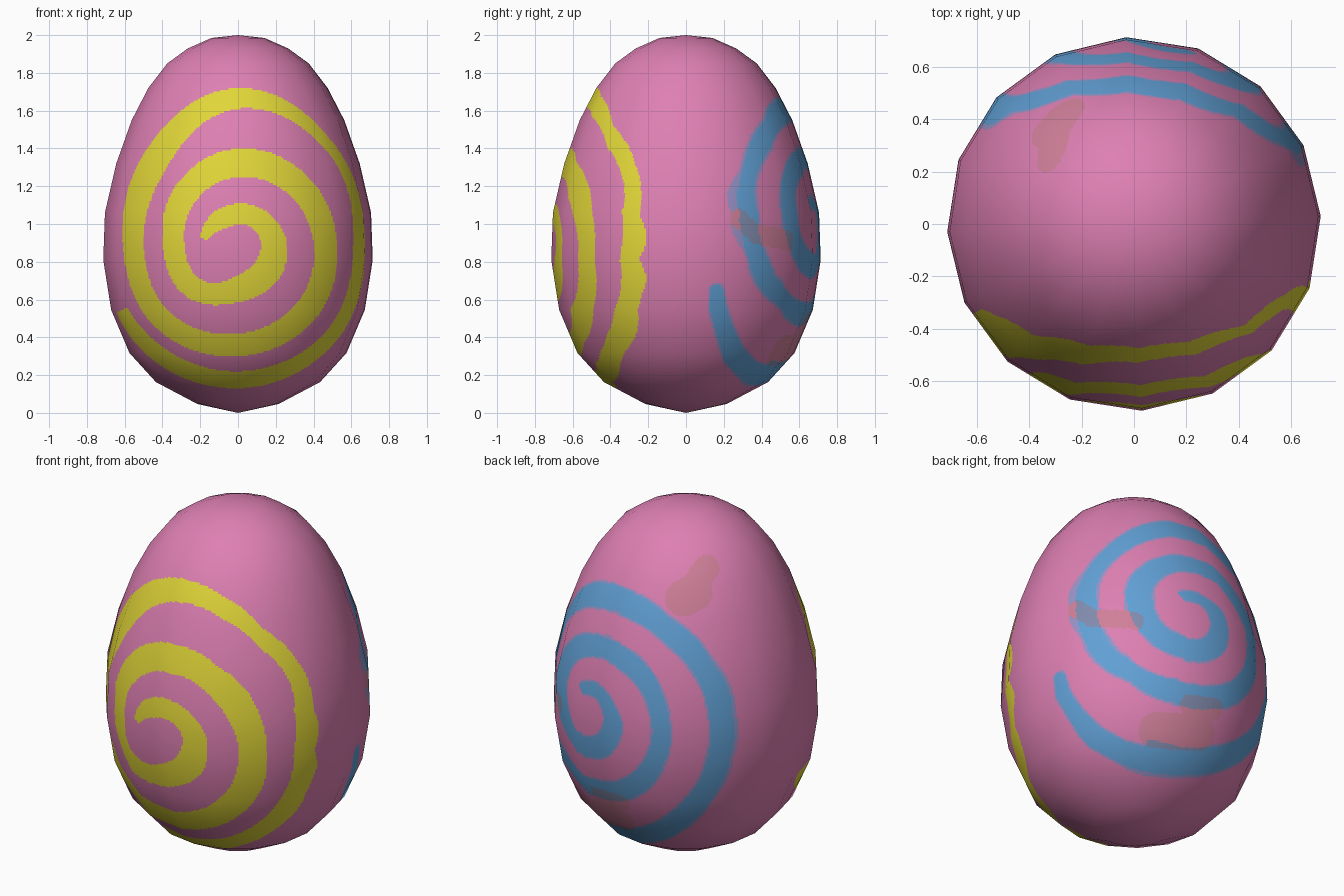
import bpy
import math
from mathutils import Vector

if "Cube" in bpy.data.objects:
    bpy.data.objects.remove(bpy.data.objects["Cube"])

SIDES, TURN = 16, math.radians(2.4)   # faceted outline, slightly rotated
COLS = 26                             # fine cells across one facet
STEP = 0.0105                         # fine cell height

# Egg outline (radius, height)
PROFILE = [(0, 0), (.215, .047), (.435, .163), (.575, .317), (.672, .545),
           (.714, .81), (.705, 1.06), (.645, 1.32), (.563, 1.55),
           (.475, 1.72), (.375, 1.85), (.265, 1.93), (.14, 1.985), (0, 2)]

# Painted spirals: inner and outer radius every 45 degrees, clockwise from the left
FRONT = [(.165, .205), (.105, .205), (.095, .21), (.11, .225), (.12, .26), (.135, .29),
         (.17, .315), (.275, .395), (.285, .40), (.315, .45), (.35, .50), (.37, .51),
         (.40, .525), (.445, .575), (.48, .60), (.515, .625), (.50, .61), (.545, .69),
         (.71, .82), (.675, .728), (.61, .672), (.66, .735), (.68, .77), (.68, .76),
         (.68, .70)]
BACK = [(.08, .10), (.085, .14), (.085, .15), (.09, .17), (.10, .215), (.125, .25),
        (.16, .285), (.19, .31), (.21, .33), (.25, .36), (.29, .40), (.34, .45),
        (.39, .48), (.41, .52), (.42, .54), (.45, .53), (.43, .495), (.47, .53),
        (.54, .66), (.60, .70), (.655, .73), (.69, .79), (.73, .85), (.70, .80),
        (.65, .70)]

# Tail of the back spiral, wrapping round the right side: (y, z, half width)
TAIL = [(.163, .645, .034), (.17, .55, .043), (.21, .42, .048), (.26, .30, .06),
        (.34, .215, .06), (.45, .185, .05)]

# Faint smudges: capsules on the surface (end, end, radius)
SMUDGES = [(Vector(a), Vector(b), r) for a, b, r in [
    ((-.32, .26, 1.80), (-.31, .33, 1.75), .07),
    ((-.31, .37, 1.69), (-.28, .42, 1.67), .10),
    ((.26, .505, .32), (.03, .58, .36), .10),
    ((.13, .62, .47), (-.02, .63, .50), .06),
    ((.69, .08, 1.29), (.68, .15, 1.20), .022),
    ((.65, .28, 1.03), (.60, .37, .95), .05),
    ((.60, .37, .95), (.45, .54, .91), .055)]]


def smooth(a, b, c, d, f):
    """Smooth curve from b to c."""
    return b + f * (c - a + f * (2 * a - 5 * b + 4 * c - d
                                 + f * (3 * (b - c) + d - a))) / 2


def spiral_gap(table, u, z, u0, z0, start, end):
    """Distance outside the painted band, negative inside."""
    du, dz = u - u0, z - z0
    r = math.hypot(du, dz)
    t = math.degrees(math.atan2(dz, -du)) % 360
    gap = 1
    while t <= end:
        if t >= start:
            i, f = int(t // 45), (t % 45) / 45
            q = [table[max(0, min(len(table) - 1, i + k))] for k in (-1, 0, 1, 2)]
            lo, hi = (smooth(*[e[s] for e in q], f) for s in (0, 1))
            gap = min(gap, max(lo - r, r - hi))
        t += 360
    return gap


def along(p, a, b):
    """Nearest fraction along a segment, and the distance to it."""
    d = b - a
    f = max(0, min(1, (p - a).dot(d) / d.length_squared))
    return f, (p - a - d * f).length


def tail_gap(p):
    gap, q = 1, Vector((p.y, p.z))
    for a, b in zip(TAIL, TAIL[1:]):
        f, dist = along(q, Vector(a[:2]), Vector(b[:2]))
        gap = min(gap, dist - a[2] - f * (b[2] - a[2]))
    return gap


def colour_index(p):
    if p.y < 0:
        return 1 if spiral_gap(FRONT, p.x, p.z, 0, .9, 6, 1050) < 0 else 0
    gap = spiral_gap(BACK, -p.x, p.z, -.15, 1.0, 52, 1000)
    if p.x > .2 and p.z < .75:
        gap = min(gap, tail_gap(p))
    if any(along(p, a, b)[1] < r for a, b, r in SMUDGES):
        return 4 if gap < 0 else 3
    return 2 if gap < 0 else 5 if gap < .011 else 0


# Smooth outline normals at the profile points
seg = [(Vector(b) - Vector(a)).normalized() for a, b in zip(PROFILE, PROFILE[1:])]
seg_n = [Vector((d.y, -d.x)) for d in seg]
prof_n = ([Vector((0, -1))]
          + [(a + b).normalized() for a, b in zip(seg_n, seg_n[1:])]
          + [Vector((0, 1))])

# Fine rows along the outline
rows = []
for i in range(len(PROFILE) - 1):
    a, b = Vector(PROFILE[i]), Vector(PROFILE[i + 1])
    n = max(4, round((b - a).length / STEP))
    for k in range(n):
        f = k / n
        rows.append((a.lerp(b, f), prof_n[i].lerp(prof_n[i + 1], f).normalized()))
rows = rows[1:]

# Fine columns around the faceted cross-section
corner = [Vector((math.cos(TURN + math.tau * s / SIDES),
                  math.sin(TURN + math.tau * s / SIDES))) for s in range(SIDES)]
ring = [corner[s].lerp(corner[(s + 1) % SIDES], k / COLS)
        for s in range(SIDES) for k in range(COLS)]
N = len(ring)

verts, normals, faces = [], [], []
for p, n in rows:
    for c in ring:
        verts.append(Vector((c.x * p.x, c.y * p.x, p.y)))
        d = c.normalized()
        normals.append(Vector((d.x * n.x, d.y * n.x, n.y)))
for j in range(len(rows) - 1):
    for i in range(N):
        k = (i + 1) % N
        faces.append((j * N + i, j * N + k, (j + 1) * N + k, (j + 1) * N + i))
bottom, top = len(verts), len(verts) + 1
verts += [Vector((0, 0, 0)), Vector((0, 0, 2))]
normals += [Vector((0, 0, -1)), Vector((0, 0, 1))]
last = (len(rows) - 1) * N
for i in range(N):
    k = (i + 1) % N
    faces.append((bottom, k, i))
    faces.append((top, last + i, last + k))

# Egg body
mesh = bpy.data.meshes.new("painted_egg")
mesh.from_pydata(verts, [], faces)
for name, col in [("pink_shell", (.73, .215, .45)), ("yellow_paint", (.75, .67, .04)),
                  ("blue_paint", (.12, .355, .67)), ("dusty_smudge", (.63, .215, .32)),
                  ("slate_smudge", (.22, .26, .42)), ("lilac_edge", (.32, .29, .57))]:
    m = bpy.data.materials.new(name)
    m.diffuse_color = (*col, 1)
    m.use_nodes = True
    m.node_tree.nodes["Principled BSDF"].inputs["Base Color"].default_value = m.diffuse_color
    mesh.materials.append(m)

# Paint the cells by rule
for poly, f in zip(mesh.polygons, faces):
    mid = sum((verts[i] for i in f), Vector()) / len(f)
    poly.material_index = colour_index(mid)
    poly.use_smooth = True
mesh.update()
mesh.normals_split_custom_set_from_vertices([tuple(n) for n in normals])

egg = bpy.data.objects.new("painted_egg", mesh)
bpy.context.collection.objects.link(egg)
